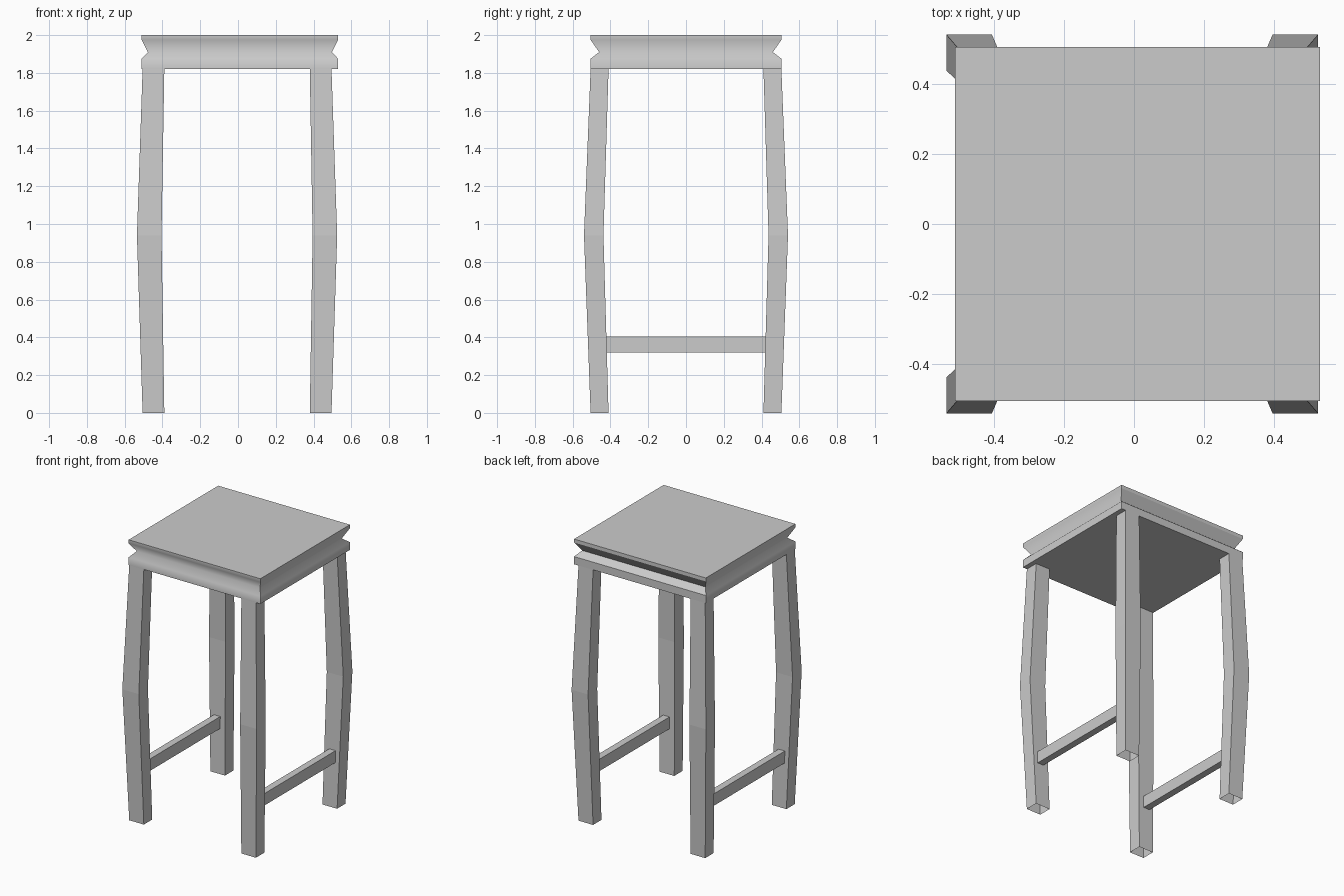
import bpy, bmesh

if "Cube" in bpy.data.objects:
    bpy.data.objects.remove(bpy.data.objects["Cube"])

grey = bpy.data.materials.new("plain_grey")
grey.use_nodes = True
grey.diffuse_color = (0.6, 0.6, 0.6, 1)
grey.node_tree.nodes["Principled BSDF"].inputs["Base Color"].default_value = (0.6, 0.6, 0.6, 1)


def finish(bm, name):
    mesh = bpy.data.meshes.new(name)
    bm.to_mesh(mesh)
    bm.free()
    mesh.materials.append(grey)
    obj = bpy.data.objects.new(name, mesh)
    bpy.context.collection.objects.link(obj)
    return obj


def rectangle(x0, x1, y0, y1, z):
    """Corners, counter-clockwise from above, starting front left on the page."""
    return [(x0, y0, z), (x1, y0, z), (x1, y1, z), (x0, y1, z)]


def loft(name, rings, cap_top=True, cap_bottom=True, smooth_sides=()):
    """Skin rectangles from bottom to top; sides keep their own sharp corners."""
    bm = bmesh.new()
    for side in range(4):
        nxt = (side + 1) % 4
        cols = [(bm.verts.new(r[side]), bm.verts.new(r[nxt])) for r in rings]
        for (a, b), (d, c) in zip(cols, cols[1:]):
            bm.faces.new((a, b, c, d)).smooth = side in smooth_sides
    if cap_top:
        bm.faces.new([bm.verts.new(p) for p in rings[-1]])
    if cap_bottom:
        bm.faces.new([bm.verts.new(p) for p in reversed(rings[0])])
    return finish(bm, name)


# Grooved seat: (height, groove depth in x, groove depth in y)
profile = [(1.82, 0, 0), (1.875, 0, 0), (1.91, 0.033, 0.045), (1.975, 0, 0), (2.0, 0, 0)]
seat_rings = [rectangle(-0.51 + dx, 0.53 - dx, -0.505 + dy, 0.505 - dy, z)
              for z, dx, dy in profile]
loft("seat", seat_rings, smooth_sides=(0, 1, 3))

# Bowed legs, open underneath: (height, inner x, outer x, inner y, outer y)
leg_profile = [(0, 0.385, 0.50, 0.41, 0.505),
               (0.94, 0.40, 0.53, 0.437, 0.54),
               (1.82, 0.385, 0.50, 0.41, 0.505)]
centre_x = -0.005
for x_name, sx in (("left", 1), ("right", -1)):
    for y_name, sy in (("front", -1), ("back", 1)):
        rings = []
        for z, xi, xo, yi, yo in leg_profile:
            xs = sorted((sx * xi + centre_x, sx * xo + centre_x))
            ys = sorted((sy * yi, sy * yo))
            rings.append(rectangle(*xs, *ys, z))
        loft(f"{y_name}_{x_name}_leg", rings, cap_bottom=False)

    # Side stretcher between the front and back legs
    mid = sx * 0.455 + centre_x
    loft(f"{x_name}_stretcher",
         [rectangle(mid - 0.025, mid + 0.025, -0.425, 0.425, z) for z in (0.32, 0.405)])
